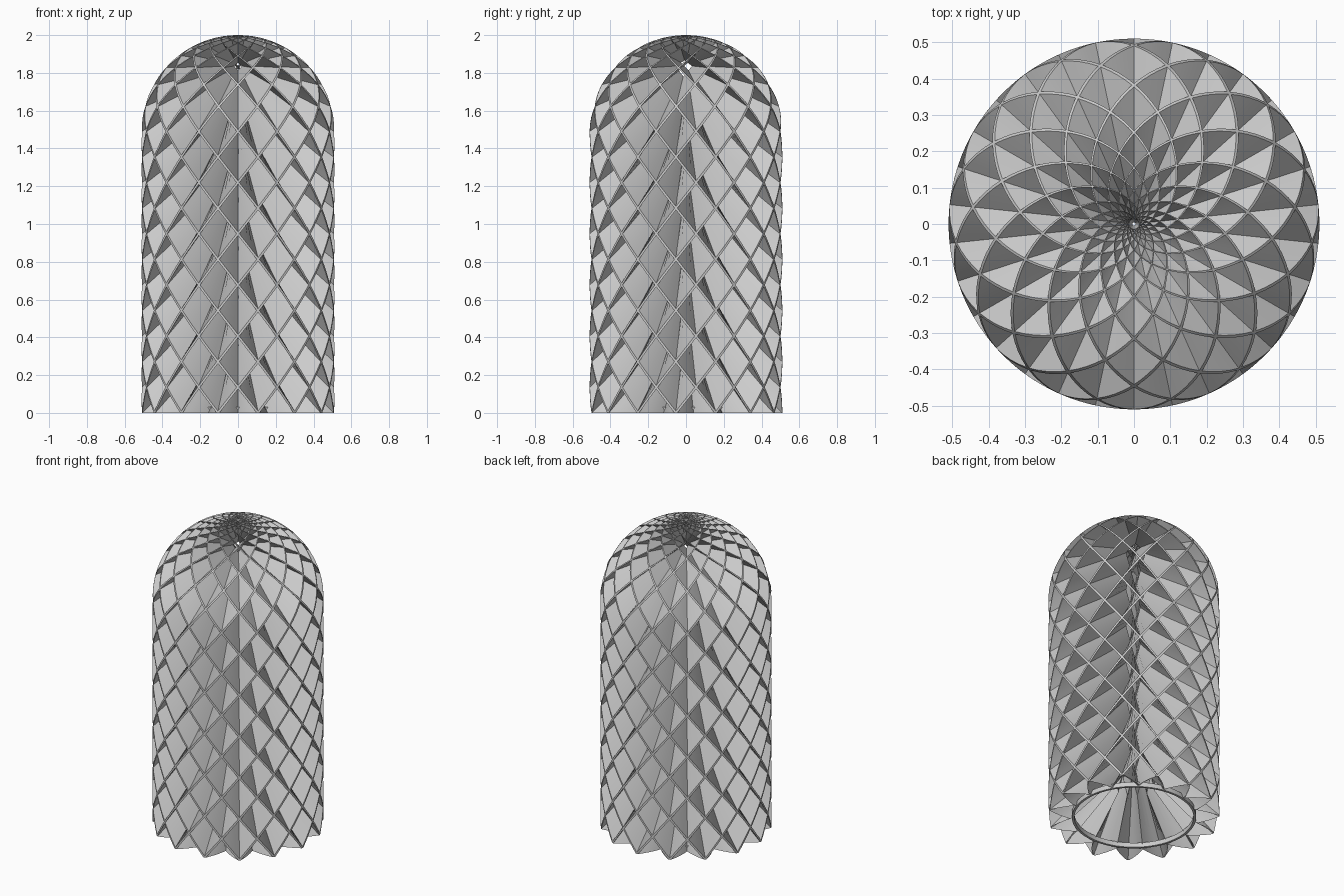
import bpy, bmesh, math
from mathutils import Vector

cube = bpy.data.objects.get("Cube")
if cube:
    bpy.data.objects.remove(cube, do_unlink=True)

RADIUS = 0.51
WALL_TOP = 1.49              # height where the dome starts
WALL_ROWS = 11               # rows of cells below the dome
LAST = 27                    # row that closes round the top hole
STEP = WALL_TOP / WALL_ROWS
COUNT = 15                   # cells around
TURN = math.pi / 2           # a cell corner lies at the back
DEPTH = 0.28                 # scale of the inner ends of the cells
RIB = 0.93                   # scale of a cell opening, leaving the ribs
SEG = 4                      # pieces per cell edge


def material(name, value):
    mat = bpy.data.materials.new(name)
    mat.use_nodes = True
    col = (value, value, value, 1)
    mat.diffuse_color = col
    mat.node_tree.nodes["Principled BSDF"].inputs["Base Color"].default_value = col
    return mat


grey = material("light grey", 0.6)


def surface(u, v):
    """Point on the domed cylinder, u in half cells around, v in rows."""
    a = TURN + math.pi * u / COUNT
    climb = max(0, v - WALL_ROWS) * STEP / RADIUS
    r = RADIUS / math.cosh(climb)
    z = min(v, WALL_ROWS) * STEP + RADIUS * math.tanh(climb)
    return Vector((r * math.cos(a), r * math.sin(a), z))


def inward(p):
    """Inner end of a cell wall, which climbs towards the axis."""
    aim = Vector((0, 0, min(1.84, 0.5 + 0.9 * p.z)))
    return aim.lerp(p, DEPTH)


def finish(bm, name, angle):
    mesh = bpy.data.meshes.new(name)
    bm.to_mesh(mesh)
    bm.free()
    obj = bpy.data.objects.new(name, mesh)
    bpy.context.collection.objects.link(obj)
    mesh.materials.append(grey)
    bpy.ops.object.select_all(action='DESELECT')
    obj.select_set(True)
    bpy.context.view_layer.objects.active = obj
    bpy.ops.object.shade_smooth_by_angle(angle=math.radians(angle))


# Diamond outline of one cell, starting at its lowest corner
corners = [(0, -1), (1, 0), (0, 1), (-1, 0)]
outline = []
for k, (x0, y0) in enumerate(corners):
    x1, y1 = corners[(k + 1) % 4]
    for j in range(SEG):
        t = j / SEG
        outline.append((x0 + (x1 - x0) * t, y0 + (y1 - y0) * t))

# Lattice shell: ribs outside, cell walls running in towards the axis
bm = bmesh.new()
for row in range(LAST + 1):
    vc = row if row < LAST else row - 0.35
    for c in range(COUNT):
        uc = 2 * c + (row + 1) % 2
        flat = [(uc + x, min(row + y, LAST)) for x, y in outline]
        inset = [(uc + (u - uc) * RIB, vc + (v - vc) * RIB) for u, v in flat]
        outer = [surface(u, v) for u, v in flat]
        mouth = [surface(u, v) for u, v in inset]
        rings = [outer, mouth, map(inward, mouth), map(inward, outer)]
        a, b, e, d = [[bm.verts.new(p) for p in ring] for ring in rings]
        n = len(a)
        for j in range(n):
            k = (j + 1) % n
            bm.faces.new((a[j], a[k], b[k], b[j]))
            bm.faces.new((b[j], b[k], e[k], e[j]))
            bm.faces.new((e[j], e[k], d[k], d[j]))
            upper = SEG <= j < 3 * SEG
            # Underside of the foot and rim of the top hole
            if (row == 0 and not upper) or (row == LAST and upper):
                bm.faces.new((a[k], a[j], d[j], d[k]))
bmesh.ops.remove_doubles(bm, verts=bm.verts, dist=1e-5)
# Trim the lattice level with the ground
bmesh.ops.bisect_plane(bm, geom=bm.verts[:] + bm.edges[:] + bm.faces[:],
                       plane_co=(0, 0, 0), plane_no=(0, 0, 1), clear_inner=True)
finish(bm, "lattice_shell", 25)

# Base ring: a thin band turned round the axis
bm = bmesh.new()
section = [(0.37, 0), (0.37, 0.03), (0.355, 0.03), (0.355, 0)]
TURNS = 64
loops = []
for i in range(TURNS):
    a = 2 * math.pi * i / TURNS
    loops.append([bm.verts.new((r * math.cos(a), r * math.sin(a), z)) for r, z in section])
for i in range(TURNS):
    p, q = loops[i], loops[(i + 1) % TURNS]
    for j in range(4):
        k = (j + 1) % 4
        bm.faces.new((p[j], q[j], q[k], p[k]))
finish(bm, "base_ring", 30)
